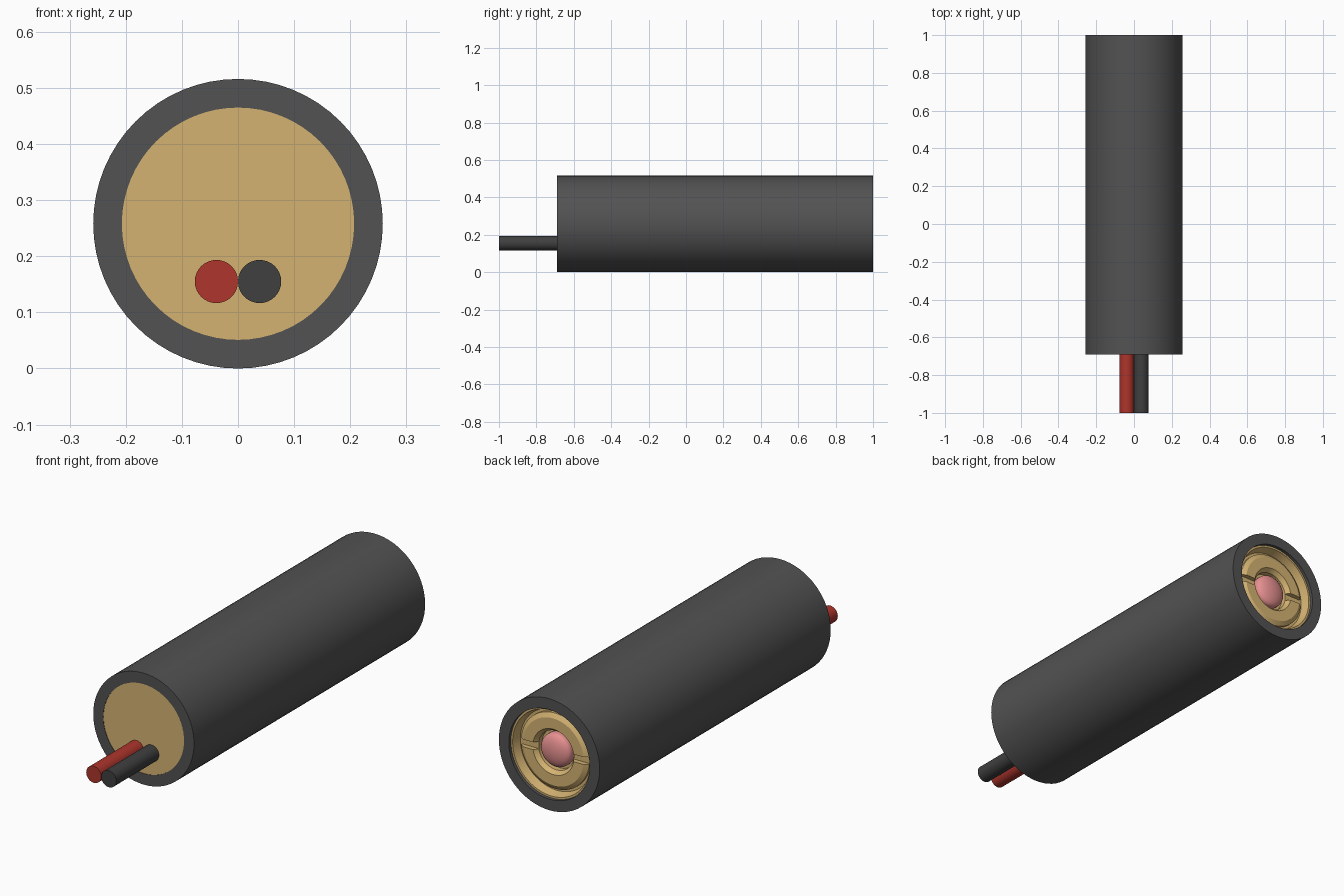
import bpy, bmesh, math
from mathutils import Vector

if "Cube" in bpy.data.objects:
    bpy.data.objects.remove(bpy.data.objects["Cube"])

ZC = 0.258  # height of the module's axis


def material(name, rgb):
    m = bpy.data.materials.new(name)
    m.diffuse_color = (*rgb, 1)
    m.use_nodes = True
    m.node_tree.nodes["Principled BSDF"].inputs["Base Color"].default_value = m.diffuse_color
    return m


DARK = material("dark_grey", (0.085, 0.085, 0.085))
BLACK = material("black", (0.05, 0.05, 0.05))
BRASS = material("brass", (0.66, 0.45, 0.17))
RED = material("red", (0.42, 0.035, 0.025))
PINK = material("pink", (0.80, 0.28, 0.28))


def smooth(ob):
    bpy.ops.object.select_all(action='DESELECT')
    ob.select_set(True)
    bpy.context.view_layer.objects.active = ob
    bpy.ops.object.shade_smooth_by_angle(angle=math.radians(30))


def lathe(name, profile, mat, x=0, z=ZC, segments=64, closed=False):
    """Spin (radius, y) points around an axis parallel to y."""
    bm = bmesh.new()
    verts = [bm.verts.new((x + r, y, z)) for r, y in profile]
    pairs = list(zip(verts, verts[1:]))
    if closed:
        pairs.append((verts[-1], verts[0]))
    edges = [bm.edges.new(p) for p in pairs]
    bmesh.ops.spin(bm, geom=verts + edges, cent=Vector((x, 0, z)), axis=(0, 1, 0),
                   angle=math.tau, steps=segments)
    bmesh.ops.remove_doubles(bm, verts=bm.verts, dist=1e-5)
    bmesh.ops.recalc_face_normals(bm, faces=bm.faces)
    me = bpy.data.meshes.new(name)
    bm.to_mesh(me)
    bm.free()
    me.materials.append(mat)
    ob = bpy.data.objects.new(name, me)
    bpy.context.collection.objects.link(ob)
    smooth(ob)
    return ob


# outer sleeve
lathe("housing_sleeve", [(0.207, -0.69), (0.258, -0.69), (0.258, 1), (0.207, 1)],
      DARK, closed=True)

# brass core: flat cap at the front, recessed lens holder at the back
core = lathe("brass_core", [
    (0, -0.688), (0.207, -0.688), (0.207, 0.985),
    (0.198, 0.985), (0.187, 0.945), (0.175, 0.945),
    (0.175, 0.957), (0.155, 0.970), (0.105, 0.970),
    (0.090, 0.950), (0.090, 0.925), (0, 0.925)], BRASS)

# adjustment slot across the lens holder
bpy.ops.mesh.primitive_cube_add(size=1, location=(0, 0.98, ZC))
cutter = bpy.context.object
cutter.name = "slot_cutter"
cutter.scale = (0.362, 0.064, 0.034)
cutter.hide_render = True
bpy.context.view_layer.objects.active = core
mod = core.modifiers.new("slot", 'BOOLEAN')
mod.operation = 'DIFFERENCE'
mod.object = cutter
bpy.ops.object.modifier_apply(modifier=mod.name)
bpy.data.objects.remove(cutter)
smooth(core)

# domed lens
dome = [(0.077 * math.cos(a), 0.945 + 0.032 * math.sin(a))
        for a in (i * math.pi / 16 for i in range(8))]
lathe("lens", [(0, 0.92), (0.077, 0.92)] + dome + [(0, 0.977)], PINK, segments=48)

# pair of wires
for name, x, mat in (("red_wire", -0.0385, RED), ("black_wire", 0.0385, BLACK)):
    lathe(name, [(0, -1), (0.0385, -1), (0.0385, -0.68), (0, -0.68)], mat,
          x=x, z=0.155, segments=32)
